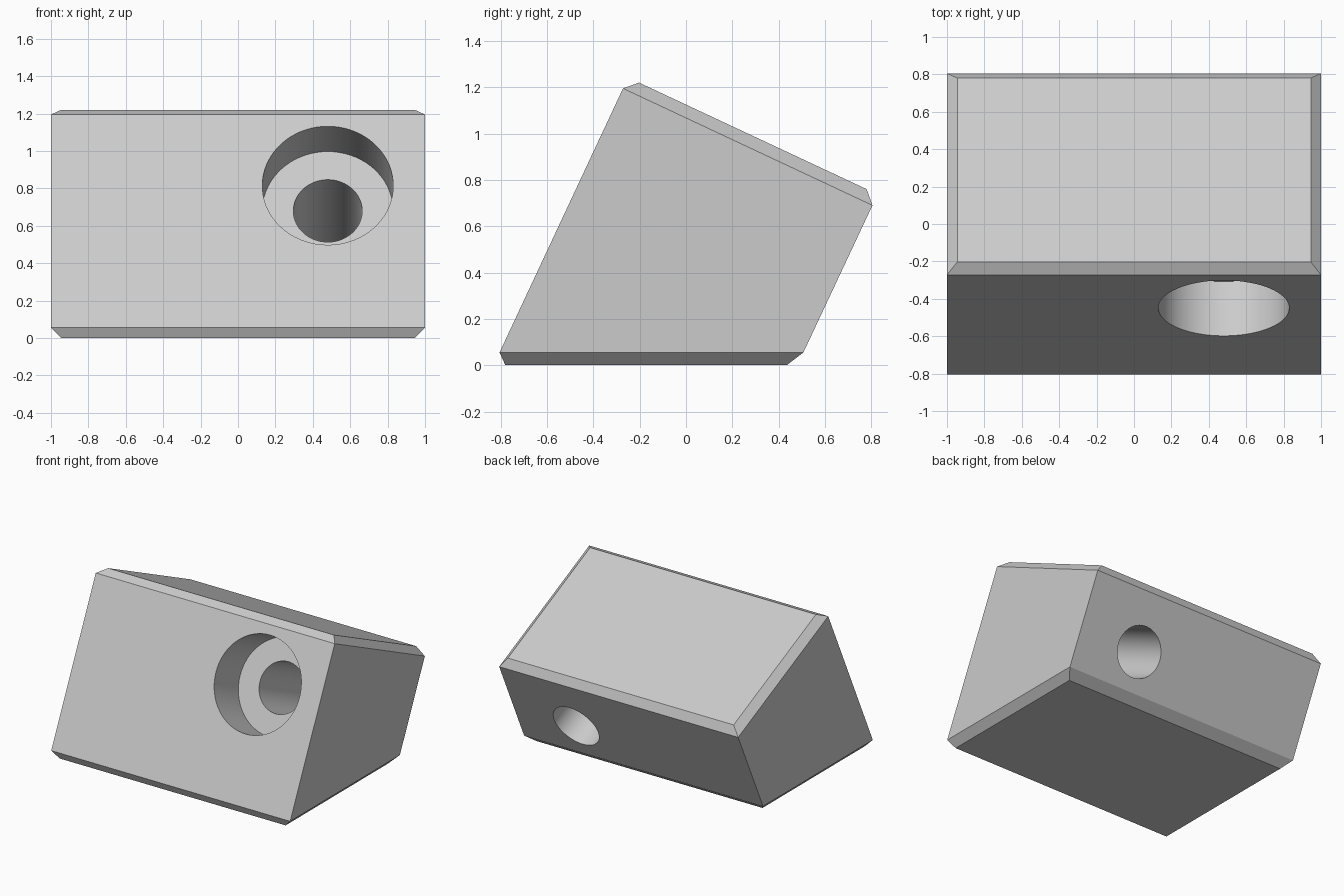
import bpy, bmesh, math
from mathutils import Vector

cube = bpy.data.objects.get("Cube")
if cube:
    bpy.data.objects.remove(cube, do_unlink=True)

grey = bpy.data.materials.new("light_grey")
grey.use_nodes = True
colour = (0.6, 0.6, 0.6, 1)
grey.diffuse_color = colour
grey.node_tree.nodes["Principled BSDF"].inputs["Base Color"].default_value = colour

# Wedge block: rings from the chamfered base to the chamfered sloping top
# each ring: half width, front (y, z), back (y, z)
rings = [
    (0.945, (-0.78, 0.0), (0.435, 0.0)),
    (1.0, (-0.805, 0.055), (0.507, 0.055)),
    (1.0, (-0.272, 1.195), (0.805, 0.69)),
    (0.945, (-0.203, 1.22), (0.78, 0.76)),
]
bm = bmesh.new()
loops = []
for w, front, back in rings:
    corners = [(-w, *front), (w, *front), (w, *back), (-w, *back)]
    loops.append([bm.verts.new(c) for c in corners])
bm.faces.new(loops[0][::-1])
bm.faces.new(loops[-1])
for low, high in zip(loops, loops[1:]):
    for i in range(4):
        j = (i + 1) % 4
        bm.faces.new((low[i], low[j], high[j], high[i]))
bmesh.ops.recalc_face_normals(bm, faces=bm.faces)
mesh = bpy.data.meshes.new("wedge_block")
bm.to_mesh(mesh)
bm.free()
block = bpy.data.objects.new("wedge_block", mesh)
bpy.context.collection.objects.link(block)
mesh.materials.append(grey)

# Stepped bolt hole, square to the sloping front face
tilt = math.radians(25)
axis = Vector((0, math.cos(tilt), -math.sin(tilt)))
mouth = Vector((0.48, -0.45, 0.815))


def drill(name, radius, start, end):
    bpy.ops.mesh.primitive_cylinder_add(
        vertices=72, radius=radius, depth=end - start,
        location=mouth + axis * (start + end) / 2,
        rotation=axis.to_track_quat('Z', 'Y').to_euler())
    cutter = bpy.context.object
    cutter.name = name
    cutter.hide_render = True
    cutter.data.materials.append(grey)
    cut = block.modifiers.new(name, 'BOOLEAN')
    cut.operation = 'DIFFERENCE'
    cut.solver = 'EXACT'
    cut.object = cutter
    bpy.ops.object.select_all(action='DESELECT')
    block.select_set(True)
    bpy.context.view_layer.objects.active = block
    bpy.ops.object.modifier_apply(modifier=cut.name)
    bpy.data.objects.remove(cutter, do_unlink=True)


drill("counterbore", 0.35, -0.3, 0.32)
drill("through_hole", 0.184, -0.2, 1.8)
bpy.ops.object.shade_smooth_by_angle(angle=math.radians(20))
